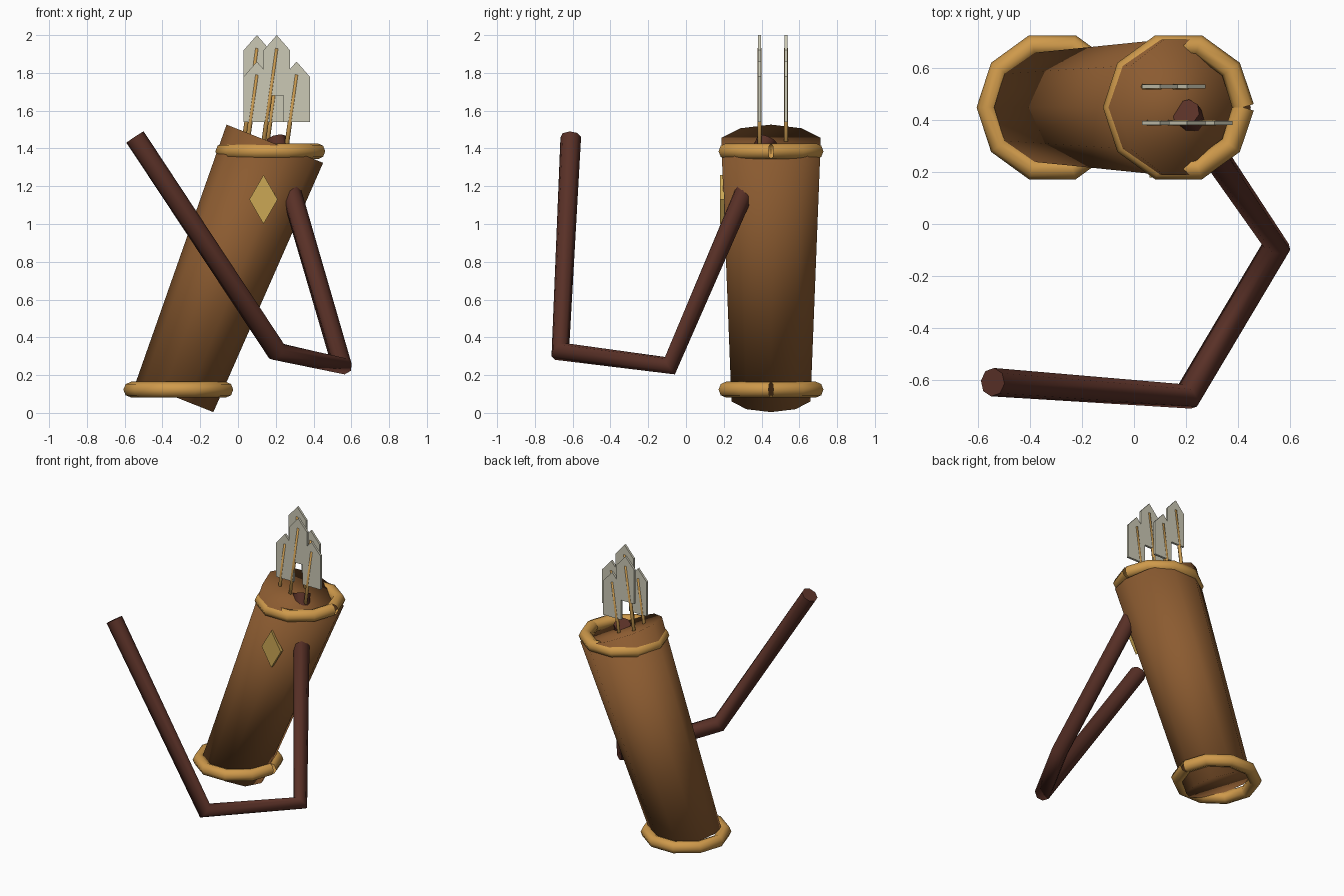
import bpy, bmesh
from math import sin, cos, pi, atan2
from mathutils import Vector, Matrix

cube = bpy.data.objects.get("Cube")
if cube:
    bpy.data.objects.remove(cube, do_unlink=True)


def material(name, color):
    mat = bpy.data.materials.new(name)
    mat.use_nodes = True
    rgba = (*color, 1.0)
    mat.diffuse_color = rgba
    bsdf = mat.node_tree.nodes["Principled BSDF"]
    bsdf.inputs["Base Color"].default_value = rgba
    bsdf.inputs["Roughness"].default_value = 0.8
    return mat


LEATHER = material("brown leather", (0.26, 0.105, 0.03))
TRIM = material("golden trim", (0.62, 0.32, 0.07))
STRAP = material("dark red leather", (0.1, 0.03, 0.02))
EMBLEM = material("pale gold", (0.6, 0.39, 0.09))
WOOD = material("arrow wood", (0.58, 0.32, 0.08))
FEATHER = material("grey feather", (0.6, 0.58, 0.46))


def add_mesh(name, bm, mat, smooth=False):
    bmesh.ops.recalc_face_normals(bm, faces=bm.faces)
    for face in bm.faces:
        face.smooth = smooth
    mesh = bpy.data.meshes.new(name)
    bm.to_mesh(mesh)
    bm.free()
    mesh.materials.append(mat)
    obj = bpy.data.objects.new(name, mesh)
    bpy.context.collection.objects.link(obj)
    return obj


def rod(name, start, end, r_start, r_end, sides, mat):
    """Capped, tapered cylinder between two points."""
    start, end = Vector(start), Vector(end)
    axis = end - start
    tilt = atan2(axis.x, axis.z)
    bm = bmesh.new()
    bmesh.ops.create_cone(
        bm, cap_ends=True, segments=sides, radius1=r_start, radius2=r_end,
        depth=axis.length,
        matrix=Matrix.Translation((start + end) / 2)
        @ Matrix.Rotation(tilt, 4, 'Y') @ Matrix.Rotation(pi / 2, 4, 'Z'))
    return add_mesh(name, bm, mat, smooth=True)


def tube(name, points, radius, mat, caps):
    """Round tube along a straight-segment path."""
    curve = bpy.data.curves.new(name, 'CURVE')
    curve.dimensions = '3D'
    curve.bevel_depth = radius
    curve.bevel_resolution = 2
    curve.use_fill_caps = caps
    spline = curve.splines.new('POLY')
    spline.points.add(len(points) - 1)
    for point, co in zip(spline.points, points):
        point.co = (*co, 1.0)
    spline.use_smooth = True
    curve.materials.append(mat)
    obj = bpy.data.objects.new(name, curve)
    bpy.context.collection.objects.link(obj)
    # Bake the tube to a mesh
    bpy.ops.object.select_all(action='DESELECT')
    obj.select_set(True)
    bpy.context.view_layer.objects.active = obj
    bpy.ops.object.convert(target='MESH')


def plate(name, outline, y, thickness, mat):
    """Upright plate: an x/z outline extruded along y."""
    bm = bmesh.new()
    face = bm.faces.new([bm.verts.new((x, y - thickness / 2, z)) for x, z in outline])
    result = bmesh.ops.extrude_face_region(bm, geom=[face])
    verts = [v for v in result["geom"] if isinstance(v, bmesh.types.BMVert)]
    bmesh.ops.translate(bm, verts=verts, vec=(0, thickness, 0))
    return add_mesh(name, bm, mat)


# Leaning quiver body
MID_Y = 0.45
rod("quiver_body", (-0.335, MID_Y, 0.085), (0.195, MID_Y, 1.425), 0.22, 0.275, 10, LEATHER)

# Level trim rings, each with a seam on the +x side
for name, x, z in (("bottom_ring", -0.315, 0.123), ("top_ring", 0.172, 1.385)):
    path = [(x + 0.25 * cos(i * pi / 5), MID_Y + 0.25 * sin(i * pi / 5), z)
            for i in range(11)]
    tube(name, path, 0.042, TRIM, False)

# Carrying strap
tube("strap", [(0.2, 0.43, 1.45), (0.55, -0.085, 0.25),
               (0.205, -0.665, 0.325), (-0.545, -0.61, 1.46)], 0.055, STRAP, True)

# Diamond emblem on the front
plate("diamond_emblem", [(0.135, 1.0), (0.21, 1.13), (0.135, 1.26), (0.06, 1.13)],
      0.192, 0.025, EMBLEM)

# Arrows: x of the tip, y of the row, z of the tip
arrows = ((0.1, 0.39, 1.86), (0.205, 0.39, 2.0), (0.31, 0.39, 1.86),
          (0.1, 0.53, 2.0), (0.205, 0.53, 1.86))
for i, (x, y, top) in enumerate(arrows, 1):
    shaft_top = top - 0.07
    drop = shaft_top - 1.3
    rod(f"arrow_shaft_{i}", (x - 0.14 * drop, y, 1.3), (x, y, shaft_top),
        0.012, 0.012, 6, WOOD)
    w, shoulder, low = 0.07, top - 0.08, top - 0.32
    plate(f"arrow_feather_{i}",
          [(x - w, low), (x + w, low), (x + w, shoulder), (x, top), (x - w, shoulder)],
          y, 0.016, FEATHER)
